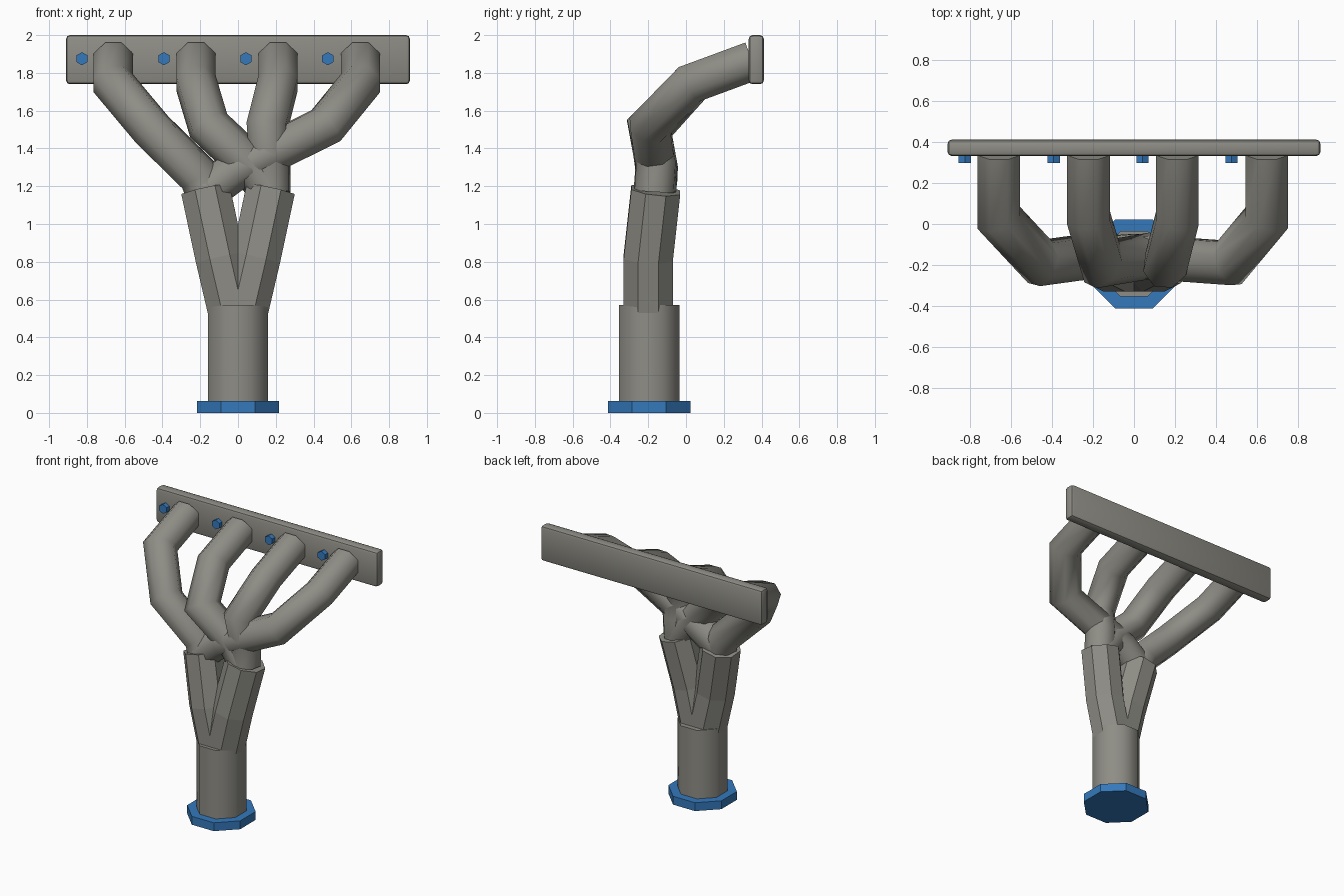
import bpy, bmesh, math
from mathutils import Vector

old = bpy.data.objects.get("Cube")
if old:
    bpy.data.objects.remove(old, do_unlink=True)


def make_material(name, color):
    m = bpy.data.materials.new(name)
    m.use_nodes = True
    m.diffuse_color = (*color, 1)
    m.node_tree.nodes["Principled BSDF"].inputs["Base Color"].default_value = (*color, 1)
    return m


METAL = make_material("warm grey metal", (0.27, 0.265, 0.235))
BLUE = make_material("blue paint", (0.035, 0.19, 0.5))


def finish(name, bm, mat, smooth_angle=None):
    bmesh.ops.recalc_face_normals(bm, faces=bm.faces)
    mesh = bpy.data.meshes.new(name)
    bm.to_mesh(mesh)
    bm.free()
    mesh.materials.append(mat)
    ob = bpy.data.objects.new(name, mesh)
    bpy.context.collection.objects.link(ob)
    if smooth_angle:
        bpy.ops.object.select_all(action='DESELECT')
        ob.select_set(True)
        bpy.context.view_layer.objects.active = ob
        bpy.ops.object.shade_smooth_by_angle(angle=math.radians(smooth_angle))
    return ob


def pipe(name, path, apothem, mat, side, sides=8, smooth_angle=None):
    """Flat-sided tube along a path, mitred at each bend."""
    pts = [Vector(p) for p in path]
    dirs = [(b - a).normalized() for a, b in zip(pts, pts[1:])]
    first = dirs[0]
    u = (Vector(side) - first * first.dot(Vector(side))).normalized()
    v = first.cross(u)
    radius = apothem / math.cos(math.pi / sides)
    angles = [math.tau * (i + 0.5) / sides for i in range(sides)]
    ring = [pts[0] + (u * math.cos(a) + v * math.sin(a)) * radius for a in angles]
    bm = bmesh.new()
    rings = [[bm.verts.new(c) for c in ring]]
    for i, d in enumerate(dirs):
        n = (d + dirs[i + 1]).normalized() if i + 1 < len(dirs) else d
        ring = [c + d * ((pts[i + 1] - c).dot(n) / d.dot(n)) for c in ring]
        rings.append([bm.verts.new(c) for c in ring])
    for a, b in zip(rings, rings[1:]):
        for i in range(sides):
            j = (i + 1) % sides
            bm.faces.new((a[i], a[j], b[j], b[i]))
    bm.faces.new(rings[0])
    bm.faces.new(rings[-1])
    return finish(name, bm, mat, smooth_angle)


# Head flange plate with rounded edges
bm = bmesh.new()
bmesh.ops.create_cube(bm, size=1)
for vert in bm.verts:
    vert.co = Vector((vert.co.x * 1.82, vert.co.y * 0.08 + 0.372, vert.co.z * 0.26 + 1.87))
bmesh.ops.bevel(bm, geom=bm.edges[:], offset=0.02, segments=2, affect='EDGES', profile=0.5)
finish("head_flange", bm, METAL, 40)

# Hexagonal bolts beside each port
for i in range(4):
    x = -0.826 + i * 0.434
    pipe(f"flange_bolt_{i + 1}", [(x, 0.35, 1.875), (x, 0.298, 1.875)],
         0.03, BLUE, (1, 0, 0), sides=6)

# Four runners: port, first bend, second bend, then into a secondary pipe
bends = {
    "runner_outer_right": (-0.66, [(-0.455, -0.19, 1.5), (-0.2, -0.155, 1.25), (-0.17, -0.165, 1.17)]),
    "runner_inner_right": (-0.222, [(-0.155, -0.195, 1.52), (0.08, -0.155, 1.3), (0.17, -0.165, 1.17)]),
    "runner_inner_left": (0.212, [(0.155, -0.195, 1.52), (0.17, -0.155, 1.32), (0.17, -0.165, 1.17)]),
    "runner_outer_left": (0.648, [(0.465, -0.19, 1.52), (-0.02, -0.155, 1.28), (-0.17, -0.165, 1.17)]),
}
for name, (x, tail) in bends.items():
    pipe(name, [(x, 0.35, 1.863), (x, 0.03, 1.745)] + tail,
         0.104, METAL, (1, 0, 0), smooth_angle=50)

# Two secondary pipes merging into the collector
for label, s in (("right", -1), ("left", 1)):
    pipe(f"secondary_pipe_{label}",
         [(s * 0.02, -0.2, 0.5), (s * 0.095, -0.2, 0.82), (s * 0.172, -0.16, 1.18)],
         0.13, METAL, (1, 0, 0))

# Collector and its outlet flange
pipe("collector", [(0, -0.195, 0.03), (0, -0.195, 0.57)], 0.16, METAL, (1, 0, 0), smooth_angle=50)
pipe("outlet_flange", [(0, -0.195, 0), (0, -0.195, 0.062)], 0.218, BLUE, (1, 0, 0))
